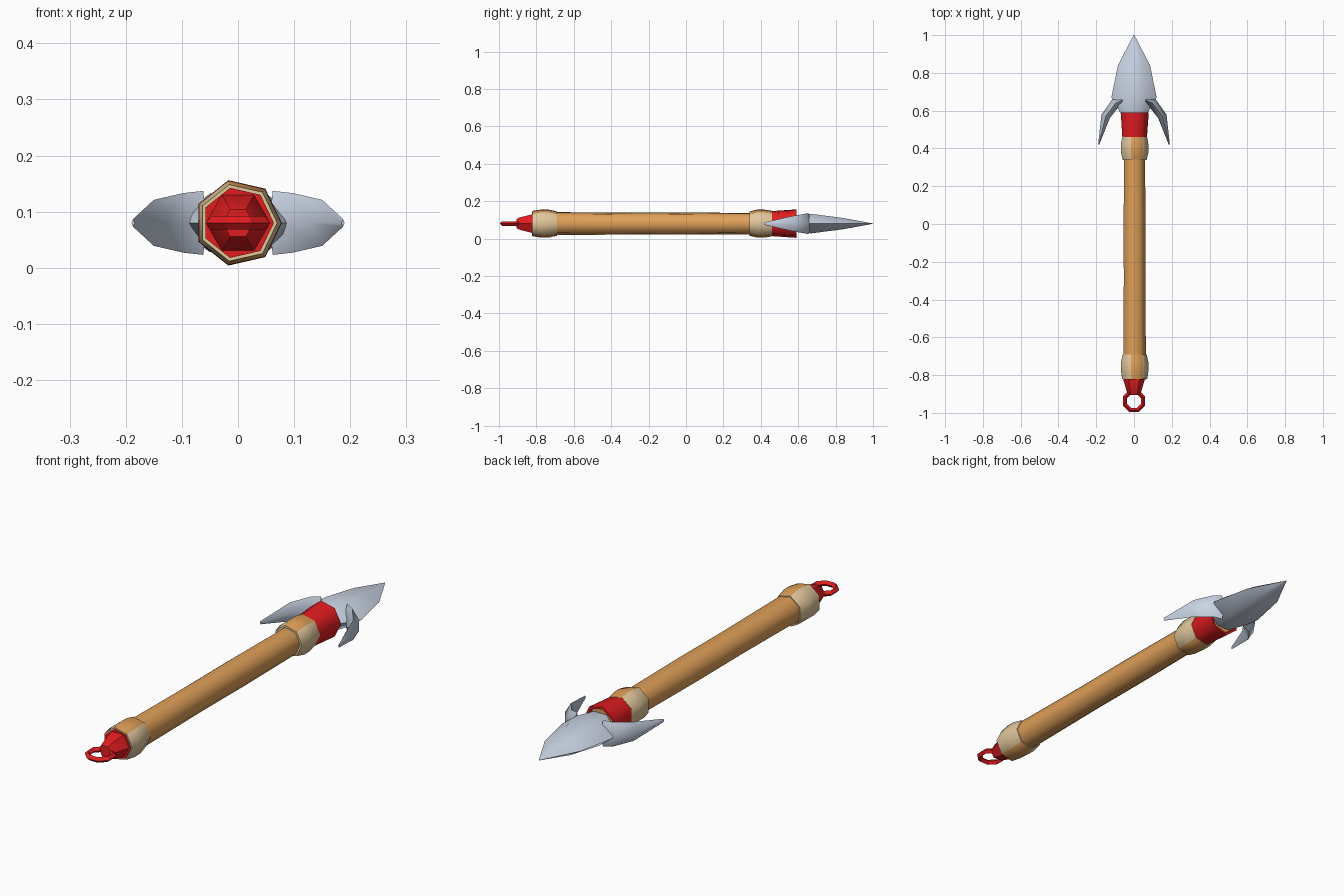
import bpy, bmesh, math
from mathutils import Vector

if "Cube" in bpy.data.objects:
    bpy.data.objects.remove(bpy.data.objects["Cube"])

CZ = 0.08  # height of the long axis


def material(name, rgb):
    m = bpy.data.materials.new(name)
    m.diffuse_color = (*rgb, 1)
    m.use_nodes = True
    m.node_tree.nodes["Principled BSDF"].inputs["Base Color"].default_value = m.diffuse_color
    return m


WOOD = material("wood", (0.74, 0.35, 0.10))
CORD = material("pale_cord", (0.75, 0.57, 0.33))
RED = material("red_paint", (0.76, 0.012, 0.014))
STEEL = material("steel", (0.58, 0.65, 0.77))


def loft(name, rings, mats, angle=30, rule=None):
    """Skin a list of equal-length point rings and cap both ends."""
    bm = bmesh.new()
    vr = [[bm.verts.new(p) for p in r] for r in rings]
    n = len(vr[0])
    for a, b in zip(vr, vr[1:]):
        for i in range(n):
            f = bm.faces.new((a[i], a[(i + 1) % n], b[(i + 1) % n], b[i]))
            if rule:
                f.material_index = rule(i)
    bm.faces.new(vr[0])
    bm.faces.new(vr[-1])
    bmesh.ops.recalc_face_normals(bm, faces=bm.faces)
    me = bpy.data.meshes.new(name)
    bm.to_mesh(me)
    bm.free()
    for m in mats:
        me.materials.append(m)
    ob = bpy.data.objects.new(name, me)
    bpy.context.collection.objects.link(ob)
    bpy.ops.object.select_all(action='DESELECT')
    ob.select_set(True)
    bpy.context.view_layer.objects.active = ob
    bpy.ops.object.shade_smooth_by_angle(angle=math.radians(angle))
    return ob


def ring(y, r, n=7):
    return [(r * math.cos(math.tau * i / n), y, CZ + r * math.sin(math.tau * i / n)) for i in range(n)]


# Seven-sided shaft
loft("shaft", [ring(y, r) for y, r in
     ((-0.80, 0.060), (-0.70, 0.063), (-0.30, 0.060), (0.0, 0.061), (0.40, 0.058))], [WOOD], 60)

# Bulging collars at both ends, mostly pale with top and bottom strips of wood
for name, y0, y1 in (("front_collar", 0.34, 0.46), ("rear_collar", -0.69, -0.82)):
    d = y1 - y0
    loft(name, [ring(y0, 0.067), ring(y0 + d * 0.35, 0.077), ring(y0 + d * 0.65, 0.077), ring(y1, 0.070)],
         [CORD, WOOD], 60, lambda i: 1 if i in (1, 5) else 0)

# Flared red socket holding the blade, with a wooden core
loft("front_socket", [ring(0.45, 0.068), ring(0.59, 0.078), ring(0.59, 0.068), ring(0.575, 0.066)], [RED], 60)
loft("socket_core", [ring(0.50, 0.05), ring(0.58, 0.064)], [WOOD], 30)

# Red end plate, tapered end cap and ring
loft("end_plate", [ring(-0.81, 0.064), ring(-0.823, 0.064)], [RED], 30)
loft("end_cap", [ring(-0.80, 0.060, 6), ring(-0.82, 0.058, 6), ring(-0.895, 0.036, 6), ring(-0.905, 0.028, 6)],
     [RED], 30)
bpy.ops.mesh.primitive_torus_add(location=(0, -0.937, CZ), major_segments=8, minor_segments=4,
                                 major_radius=0.051, minor_radius=0.012,
                                 rotation=(0, 0, math.radians(22.5)))
eye = bpy.context.object
eye.name = "end_ring"
eye.data.materials.append(RED)


# Steel blade: flattened hexagonal sections tapering to a point
def blade_section(y, w, h):
    k = w * 0.42
    return [(x, y, CZ + z) for x, z in ((w, 0), (k, h), (-k, h), (-w, 0), (-k, -h), (k, -h))]


loft("blade", [blade_section(*s) for s in
     ((0.585, 0.070, 0.045), (0.67, 0.120, 0.052), (0.84, 0.085, 0.030), (1.0, 0.002, 0.001))], [STEEL], 50)

# Swept-back barbs: lozenge sections along a bent path (x, y, half thickness, half height)
PATH = ((0.062, 0.655, 0.018, 0.057), (0.098, 0.64, 0.026, 0.053),
        (0.150, 0.57, 0.024, 0.041), (0.187, 0.42, 0.003, 0.007))
for side, name in ((1, "right_barb"), (-1, "left_barb")):
    rings = []
    for i, (x, y, t, h) in enumerate(PATH):
        a, b = PATH[max(i - 1, 0)], PATH[min(i + 1, len(PATH) - 1)]
        d = Vector((b[0] - a[0], b[1] - a[1])).normalized()
        nx, ny = -d.y * t, d.x * t
        rings.append([(side * (x + nx), y + ny, CZ), (side * x, y, CZ + h),
                      (side * (x - nx), y - ny, CZ), (side * x, y, CZ - h)])
    loft(name, rings, [STEEL], 60)
